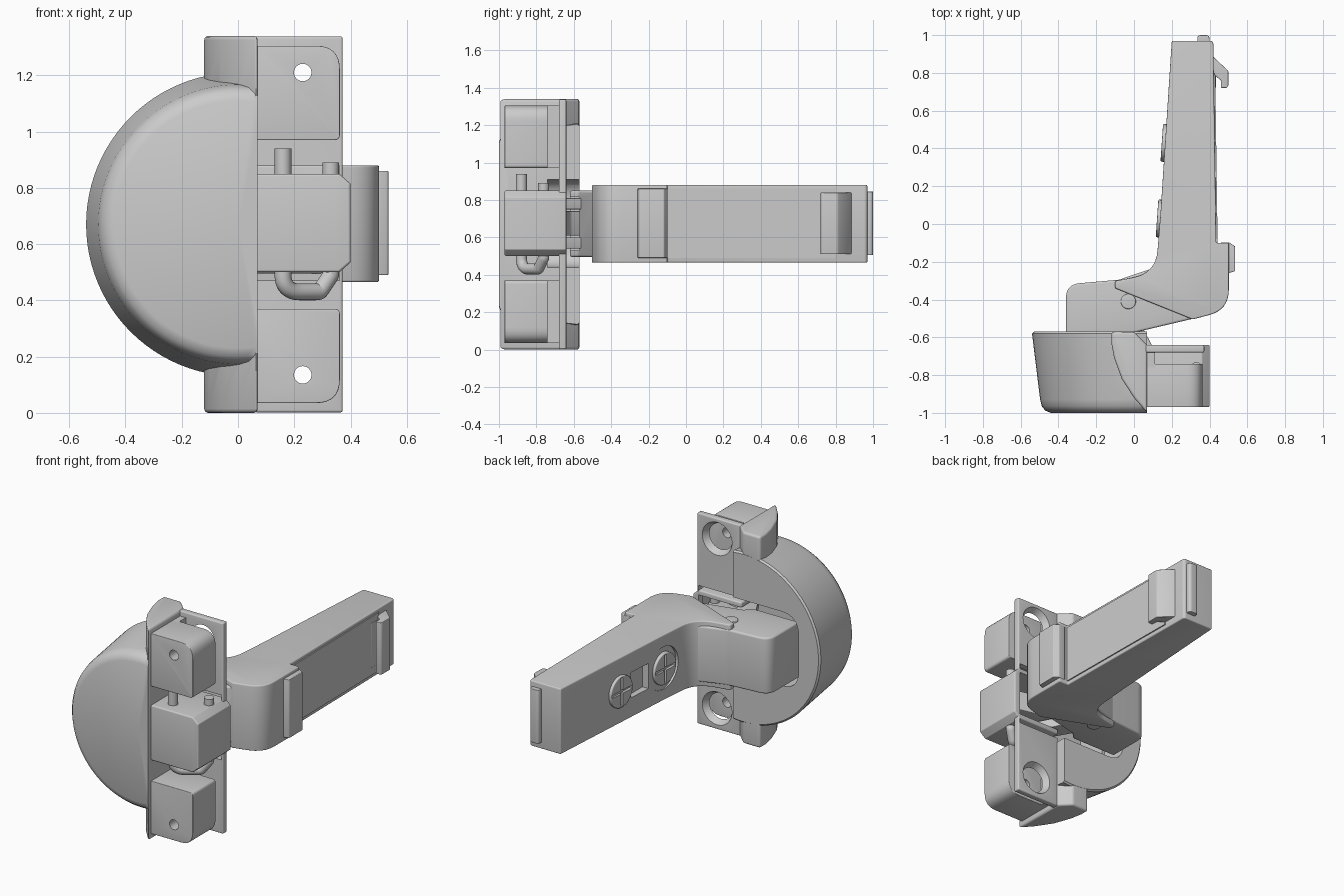
import bpy, bmesh, math
from mathutils import Vector, Matrix

if "Cube" in bpy.data.objects:
    bpy.data.objects.remove(bpy.data.objects["Cube"])

ZC = 0.67  # mid height


def rounded(pts, seg=8):
    """Polygon from (u, v, radius) corners, with filleted corners."""
    out = []
    for i, c in enumerate(pts):
        p = Vector(c[:2])
        r = c[2] if len(c) > 2 else 0
        if r == 0:
            out.append(p)
            continue
        d1 = (Vector(pts[i - 1][:2]) - p).normalized()
        d2 = (Vector(pts[(i + 1) % len(pts)][:2]) - p).normalized()
        t = r / math.tan(d1.angle(d2) / 2)
        a, b = p + d1 * t, p + d2 * t
        for k in range(seg + 1):
            s = k / seg
            out.append(a * (1 - s) ** 2 + p * 2 * s * (1 - s) + b * s * s)
    return out


def finish(name, bm, bevel=0, angle=35):
    bmesh.ops.remove_doubles(bm, verts=bm.verts, dist=1e-5)
    bmesh.ops.recalc_face_normals(bm, faces=bm.faces)
    me = bpy.data.meshes.new(name)
    bm.to_mesh(me)
    bm.free()
    ob = bpy.data.objects.new(name, me)
    bpy.context.collection.objects.link(ob)
    if bevel:
        m = ob.modifiers.new("bevel", 'BEVEL')
        m.width, m.segments = bevel, 4
        m.limit_method, m.angle_limit = 'ANGLE', math.radians(angle)
        apply(ob)
    return ob


def activate(ob):
    bpy.ops.object.select_all(action='DESELECT')
    ob.select_set(True)
    bpy.context.view_layer.objects.active = ob


def apply(ob):
    activate(ob)
    for m in list(ob.modifiers):
        bpy.ops.object.modifier_apply(modifier=m.name)


def boolean(ob, others, op='DIFFERENCE'):
    for o in others:
        m = ob.modifiers.new("bool", 'BOOLEAN')
        m.operation, m.object, m.solver = op, o, 'EXACT'
        apply(ob)
        bpy.data.objects.remove(o)


def prism(name, pts, lo, hi, bevel=0, axis='Z', angle=35):
    """Extrude a profile: axis Z takes (x, y) points, axis Y takes (x, z)."""
    bm = bmesh.new()
    place = (lambda p, h: (p[0], p[1], h)) if axis == 'Z' else (lambda p, h: (p[0], h, p[1]))
    face = bm.faces.new([bm.verts.new(place(p, lo)) for p in rounded(pts)])
    new = bmesh.ops.extrude_face_region(bm, geom=[face])['geom']
    d = Vector((0, 0, hi - lo)) if axis == 'Z' else Vector((0, hi - lo, 0))
    bmesh.ops.translate(bm, vec=d, verts=[v for v in new if isinstance(v, bmesh.types.BMVert)])
    return finish(name, bm, bevel, angle)


def box(name, x0, x1, y0, y1, z0, z1, bevel=0):
    return prism(name, [(x0, y0), (x1, y0), (x1, y1), (x0, y1)], z0, z1, bevel)


def cyl(name, a, b, r1, r2=None, bevel=0):
    """Cylinder or cone from point a to point b."""
    a, b = Vector(a), Vector(b)
    bm = bmesh.new()
    rot = (b - a).to_track_quat('Z', 'Y').to_matrix().to_4x4()
    bmesh.ops.create_cone(bm, cap_ends=True, segments=32, radius1=r1, radius2=r2 or r1,
                          depth=(b - a).length, matrix=Matrix.Translation((a + b) / 2) @ rot)
    return finish(name, bm, bevel, 60)


# Cup: turned profile around the y axis, joined with the ear ridge
bm = bmesh.new()
prof = [(0, -0.57), (0.53, -0.57), (0.54, -0.58), (0.497, -0.93), (0.488, -0.965),
        (0.47, -0.988), (0.44, -1.0), (0, -1.0)]
vs = [bm.verts.new((r, y, ZC)) for r, y in prof]
es = [bm.edges.new(e) for e in zip(vs, vs[1:])]
bmesh.ops.spin(bm, geom=vs + es, cent=(0, 0, ZC), axis=(0, 1, 0), angle=math.tau, steps=96)
cup = finish("cup_body", bm)
boolean(cup, [box("cut", 0.069, 0.8, -1.2, -0.4, -0.2, 1.6)])
ear = prism("ear", [(-0.12, -0.57, 0.02), (0.0, -0.571, 0.03), (0.07, -0.64), (0.07, -1.0),
                    (0.0, -0.92), (-0.065, -0.82), (-0.105, -0.71), (-0.12, -0.63)],
            0, 1.34, 0.018, angle=50)
boolean(cup, [ear], 'UNION')
boolean(cup, [prism("cut", [(-0.39, 0.44, 0.12), (0.3, 0.44), (0.3, 0.91), (-0.39, 0.91, 0.12)],
                    -0.74, -0.4, axis='Y'),
              prism("cut", [(-0.37, 0.51, 0.06), (0.3, 0.51), (0.3, 0.84), (-0.37, 0.84, 0.06)],
                    -0.94, -0.6, axis='Y')])

# Mounting plate with countersunk screw openings and a slot for the arm
plate = box("mounting_plate", 0.06, 0.372, -0.68, -0.64, 0.002, 1.338, 0.008)
boolean(plate, [box("cut", 0.0, 0.36, -0.8, -0.5, 0.47, 0.88)])
for i, z in enumerate((0.135, 1.21)):
    boolean(plate, [cyl("cut", (0.23, -0.70, z), (0.23, -0.63, z), 0.07, 0.11)])
    # Dowel blocks with a rounded outer corner
    s = 1 if i else -1
    dowel = prism(f"dowel_block_{i + 1}",
                  [(0.06, ZC + s * 0.30), (0.362, ZC + s * 0.30, 0.02),
                   (0.362, ZC + s * 0.635, 0.085), (0.06, ZC + s * 0.635)],
                  -0.97, -0.74, 0.004, 'Y')
    boolean(dowel, [cyl("cut", (0.23, -1.1, z), (0.23, -0.6, z), 0.031)])
    # Narrow web tying each block to the plate
    box(f"dowel_web_{i + 1}", 0.06, 0.11, -0.76, -0.66, ZC + min(s * 0.3, s * 0.635),
        ZC + max(s * 0.3, s * 0.635))

# Link housing: hollow box with slanted outer edges
housing = prism("link_housing", [(0.06, 0.5), (0.36, 0.5, 0.01), (0.4, 0.535, 0.01),
                                 (0.4, 0.815, 0.01), (0.36, 0.85, 0.01), (0.06, 0.85)],
                -0.97, -0.64, 0.02, 'Y', 60)
boolean(housing, [box("cut", 0.0, 0.365, -0.945, -0.5, 0.53, 0.82)])

# Bent pin: a U-shaped rod through the housing
path = [(0, 0.94), *rounded([(0, 0.94), (0, 0.43, 0.06), (0.13, 0.43, 0.02),
                             (0.17, 0.49, 0.02), (0.17, 0.89)])[1:]]
cu = bpy.data.curves.new("bent_pin", 'CURVE')
cu.dimensions, cu.bevel_depth, cu.bevel_resolution, cu.use_fill_caps = '3D', 0.03, 5, True
sp = cu.splines.new('POLY')
sp.points.add(len(path) - 1)
for p, (u, z) in zip(sp.points, path):
    p.co = (0.16 + u, -0.88 + u * 0.7, z, 1)
pin = bpy.data.objects.new("bent_pin", cu)
bpy.context.collection.objects.link(pin)
activate(pin)
bpy.ops.object.convert(target='MESH')

# Swing links between the arm and the housing
for i, z in enumerate((0.54, 0.75)):
    prism(f"inner_link_{i + 1}", [(-0.08, -0.38, 0.03), (0.02, -0.5, 0.03), (0.2, -0.84, 0.04),
                                  (0.12, -0.92, 0.04), (-0.12, -0.5, 0.03)], z, z + 0.06, 0.005)
prism("outer_link", [(-0.3, -0.42, 0.03), (-0.2, -0.42, 0.03), (-0.05, -0.62, 0.05),
                     (0.36, -0.72, 0.03), (0.34, -0.8, 0.03), (-0.1, -0.72, 0.08)],
      0.61, 0.74, 0.005)

# Arm: wide beam with an elbow, and a narrower neck dipping into the cup
arm = prism("arm_beam", [(0.2, 0.97, 0.01), (0.42, 0.97, 0.02), (0.435, -0.10), (0.502, -0.10),
                         (0.502, -0.455, 0.14), (0.31, -0.505), (-0.1, -0.34),
                         (-0.1, -0.302), (0.115, -0.26, 0.16), (0.14, 0.05)],
            0.465, 0.88, 0.008)
neck = prism("arm_neck", [(-0.36, -0.62), (-0.36, -0.32, 0.08), (-0.08, -0.295, 0.04),
                          (0.2, -0.2), (0.45, -0.4), (0.37, -0.488), (0.0, -0.575), (-0.04, -0.62)],
             0.495, 0.85, 0.012)
boolean(neck, [box("cut", -0.33, 0.02, -0.7, -0.5, 0.53, 0.815)])
cyl("pivot_pin", (-0.03, -0.41, 0.485), (-0.03, -0.41, 0.86), 0.04, bevel=0.005)

# Window recess, screw seats and cross-slot screws on the beam's outer side
boolean(arm, [box("cut", 0.0, 0.19, 0.165, 0.325, 0.59, 0.75),
              cyl("cut", (-0.2, 0.03, ZC), (0.145, 0.03, ZC), 0.135)])
for i, (x, y) in enumerate(((0.147, 0.43), (0.122, 0.03))):
    d = Vector((0.998, -0.069, 0))
    a = Vector((x, y, ZC))
    screw = cyl(f"screw_{i + 1}", a, a + d * 0.06, 0.1, bevel=0.006)
    boolean(screw, [box("cut", x - 0.1, x + 0.014, y - 0.09, y + 0.09, ZC - 0.01, ZC + 0.01),
                    box("cut", x - 0.1, x + 0.014, y - 0.01, y + 0.01, ZC - 0.09, ZC + 0.09)])

# Inner-side cover strip, front clip, rear latch hook and end tab
prism("cover_strip", [(0.41, 0.8), (0.43, 0.8), (0.443, -0.12), (0.42, -0.12)], 0.49, 0.86)
prism("front_clip", [(0.46, -0.098), (0.505, -0.098, 0.01), (0.535, -0.118, 0.01),
                     (0.535, -0.25, 0.012), (0.50, -0.26), (0.46, -0.2)], 0.49, 0.86, 0.004)
prism("latch_hook", [(0.40, 0.89), (0.42, 0.885), (0.5, 0.81, 0.02), (0.5, 0.72, 0.02),
                     (0.46, 0.72, 0.01), (0.46, 0.76, 0.01), (0.425, 0.79), (0.40, 0.79)],
      0.51, 0.84, 0.004)
box("latch_base", 0.41, 0.433, 0.72, 0.85, 0.54, 0.82, 0.003)
prism("end_tab", [(0.335, 0.95), (0.335, 1.0, 0.02), (0.4, 1.0, 0.02), (0.4, 0.95)],
      0.505, 0.845, 0.004)

# Smooth shading with crisp edges
for ob in bpy.context.scene.objects:
    activate(ob)
    bpy.ops.object.shade_smooth_by_angle(angle=math.radians(32))
